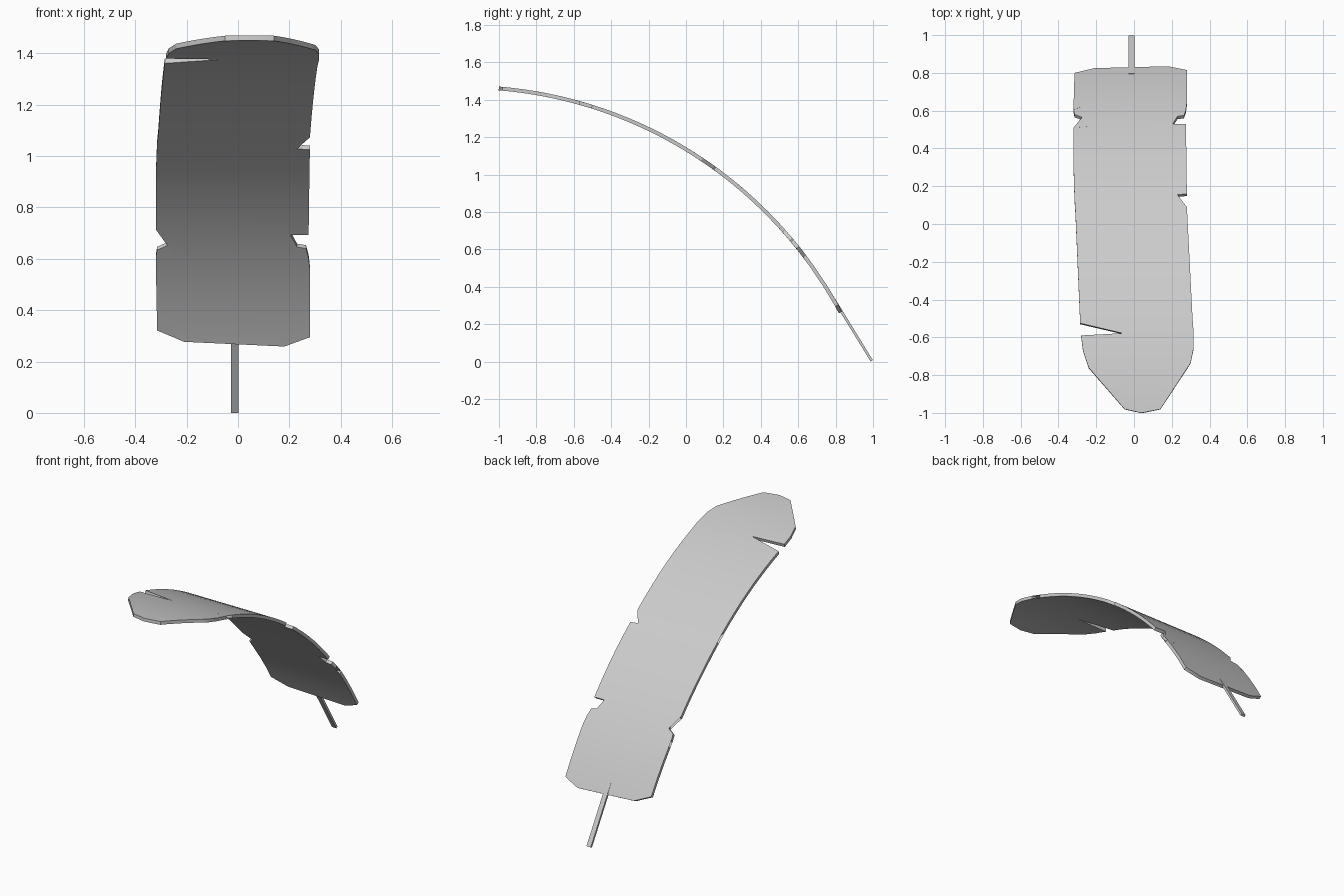
import bpy
import bmesh
from math import sqrt
from mathutils import Vector

cube = bpy.data.objects.get("Cube")
if cube:
    bpy.data.objects.remove(cube, do_unlink=True)

# The feather follows a circular arc in the YZ plane
RADIUS, CENTER = 2.296, Vector((0, -1.188, -0.818))
THICK = 0.02

grey = bpy.data.materials.new("feather grey")
grey.use_nodes = True
grey.diffuse_color = (0.6, 0.6, 0.6, 1)
grey.node_tree.nodes["Principled BSDF"].inputs["Base Color"].default_value = grey.diffuse_color


def arc_normal(y):
    ny = (y - CENTER.y) / RADIUS
    return Vector((0, ny, sqrt(1 - ny * ny)))


def finish(name, bm):
    bmesh.ops.recalc_face_normals(bm, faces=bm.faces)
    mesh = bpy.data.meshes.new(name)
    bm.to_mesh(mesh)
    bm.free()
    mesh.materials.append(grey)
    obj = bpy.data.objects.new(name, mesh)
    bpy.context.collection.objects.link(obj)
    bpy.ops.object.select_all(action="DESELECT")
    bpy.context.view_layer.objects.active = obj
    obj.select_set(True)
    bpy.ops.object.shade_smooth_by_angle(angle=0.5)
    return obj


# Notched vane outline seen from above, each side listed from quill to tip
right_side = [(-.21, .825), (-.315, .80), (-.32, .63), (-.27, .625), (-.32, .605),
              (-.315, .58), (-.275, .565), (-.25, .515), (-.32, .51), (-.32, .3),
              (-.315, .135), (-.27, .14), (-.31, .06), (-.285, -.525), (-.06, -.578),
              (-.28, -.59), (-.27, -.67), (-.24, -.76), (-.05, -.98)]
left_side = [(.18, .835), (.28, .815), (.28, .64), (.23, .645), (.275, .605),
             (.265, .575), (.23, .57), (.205, .53), (.275, .53), (.28, .16),
             (.23, .155), (.28, .09), (.31, -.5), (.225, -.57), (.315, -.565),
             (.315, -.66), (.30, -.735), (.14, -.98)]
outline = right_side + [(.04, -1)] + left_side[::-1]

# Vane: cut the flat outline into strips, bend it onto the arc, then thicken
bm = bmesh.new()
bm.faces.new([bm.verts.new((x, y, 0)) for x, y in outline])
bmesh.ops.triangulate(bm, faces=bm.faces)
for i in range(1, 30):
    bmesh.ops.bisect_plane(bm, geom=bm.verts[:] + bm.edges[:] + bm.faces[:], dist=1e-5,
                           plane_co=(0, -1 + i / 16, 0), plane_no=(0, 1, 0))
for v in bm.verts:
    n = arc_normal(v.co.y)
    v.co = Vector((v.co.x, CENTER.y, CENTER.z)) + n * RADIUS
under = bmesh.ops.extrude_face_region(bm, geom=bm.faces[:], use_keep_orig=True)
for v in under["geom"]:
    if isinstance(v, bmesh.types.BMVert):
        v.co -= arc_normal(v.co.y) * THICK
finish("feather_vane", bm)

# Quill: a straight square rod continuing the arc's lower end
start, end = Vector((-0.013, .79, .335)), Vector((-0.013, .993, .004))
axis = (end - start).normalized()
side = Vector((1, 0, 0))
up = side.cross(axis)
bm = bmesh.new()
ring = [bm.verts.new(start + side * sx * .015 + up * sz * .007)
        for sx, sz in ((-1, -1), (1, -1), (1, 1), (-1, 1))]
base = bm.faces.new(ring)
tube = bmesh.ops.extrude_face_region(bm, geom=[base], use_keep_orig=True)
bmesh.ops.translate(bm, vec=end - start,
                    verts=[g for g in tube["geom"] if isinstance(g, bmesh.types.BMVert)])
finish("feather_quill", bm)
